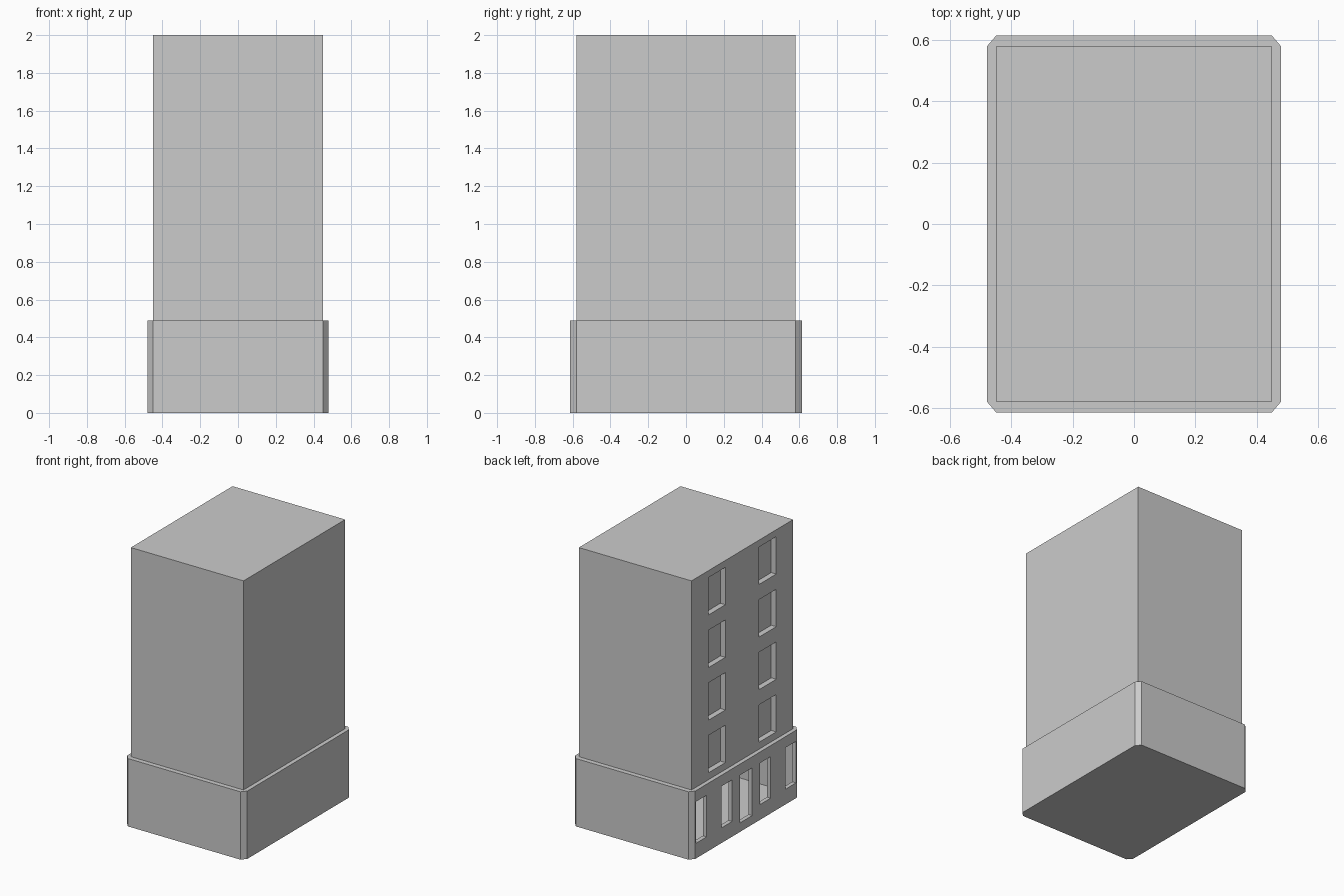
import bpy, bmesh

if "Cube" in bpy.data.objects:
    bpy.data.objects.remove(bpy.data.objects["Cube"])

BASE_H, TOP = 0.49, 2.0


def face(bm, pts):
    bm.faces.new([bm.verts.new(p) for p in pts])


def prism(bm, outline, z0, z1, open_x, bottom):
    """Upright shell; the side lying on x = open_x is left for the window wall."""
    for a, b in zip(outline, outline[1:] + outline[:1]):
        if a[0] == open_x and b[0] == open_x:
            continue
        face(bm, [(*a, z0), (*b, z0), (*b, z1), (*a, z1)])
    face(bm, [(*p, z1) for p in outline])
    if bottom:
        face(bm, [(*p, z0) for p in reversed(outline)])


def window_wall(bm, x, half_y, z0, z1, openings, depth, panes):
    """Wall facing -x with rectangular openings (y0, y1, z0, z1) and reveals."""
    ys = sorted({-half_y, half_y, *(o[0] for o in openings), *(o[1] for o in openings)})
    zs = sorted({z0, z1, *(o[2] for o in openings), *(o[3] for o in openings)})
    for ya, yb in zip(ys, ys[1:]):
        for za, zb in zip(zs, zs[1:]):
            y, z = (ya + yb) / 2, (za + zb) / 2
            if not any(o[0] < y < o[1] and o[2] < z < o[3] for o in openings):
                face(bm, [(x, ya, za), (x, ya, zb), (x, yb, zb), (x, yb, za)])
    for a, b, c, d in openings:
        ring = [(a, c), (a, d), (b, d), (b, c)]
        for p, q in zip(ring, ring[1:] + ring[:1]):
            face(bm, [(x, *p), (x, *q), (x + depth, *q), (x + depth, *p)])
        if panes:
            face(bm, [(x + depth, *p) for p in ring])


def finish(bm, name):
    bmesh.ops.remove_doubles(bm, verts=bm.verts[:], dist=1e-5)
    mesh = bpy.data.meshes.new(name)
    bm.to_mesh(mesh)
    bm.free()
    bpy.context.collection.objects.link(bpy.data.objects.new(name, mesh))


# Ground floor: chamfered hollow block, open shop windows and a central door
X, Y, CX, CY = 0.48, 0.615, 0.45, 0.58
outline = [(-CX, -Y), (CX, -Y), (X, -CY), (X, CY),
           (CX, Y), (-CX, Y), (-X, CY), (-X, -CY)]
openings = [(-0.07, 0.07, 0.065, 0.41)]
for a, b in ((0.16, 0.28), (0.45, 0.57)):
    openings += [(a, b, 0.11, 0.41), (-b, -a, 0.11, 0.41)]
bm = bmesh.new()
prism(bm, outline, 0, BASE_H, -X, True)
window_wall(bm, -X, CY, 0, BASE_H, openings, 0.03, False)
finish(bm, "ground_floor")

# Tower: plain block with four storeys of recessed windows on one side
openings = []
for i in range(4):
    z = 0.54 + 0.38 * i
    openings += [(s - 0.097, s + 0.097, z, z + 0.27) for s in (-0.29, 0.29)]
outline = [(-CX, -CY), (CX, -CY), (CX, CY), (-CX, CY)]
bm = bmesh.new()
prism(bm, outline, BASE_H, TOP, -CX, False)
window_wall(bm, -CX, CY, BASE_H, TOP, openings, 0.04, True)
finish(bm, "tower")
